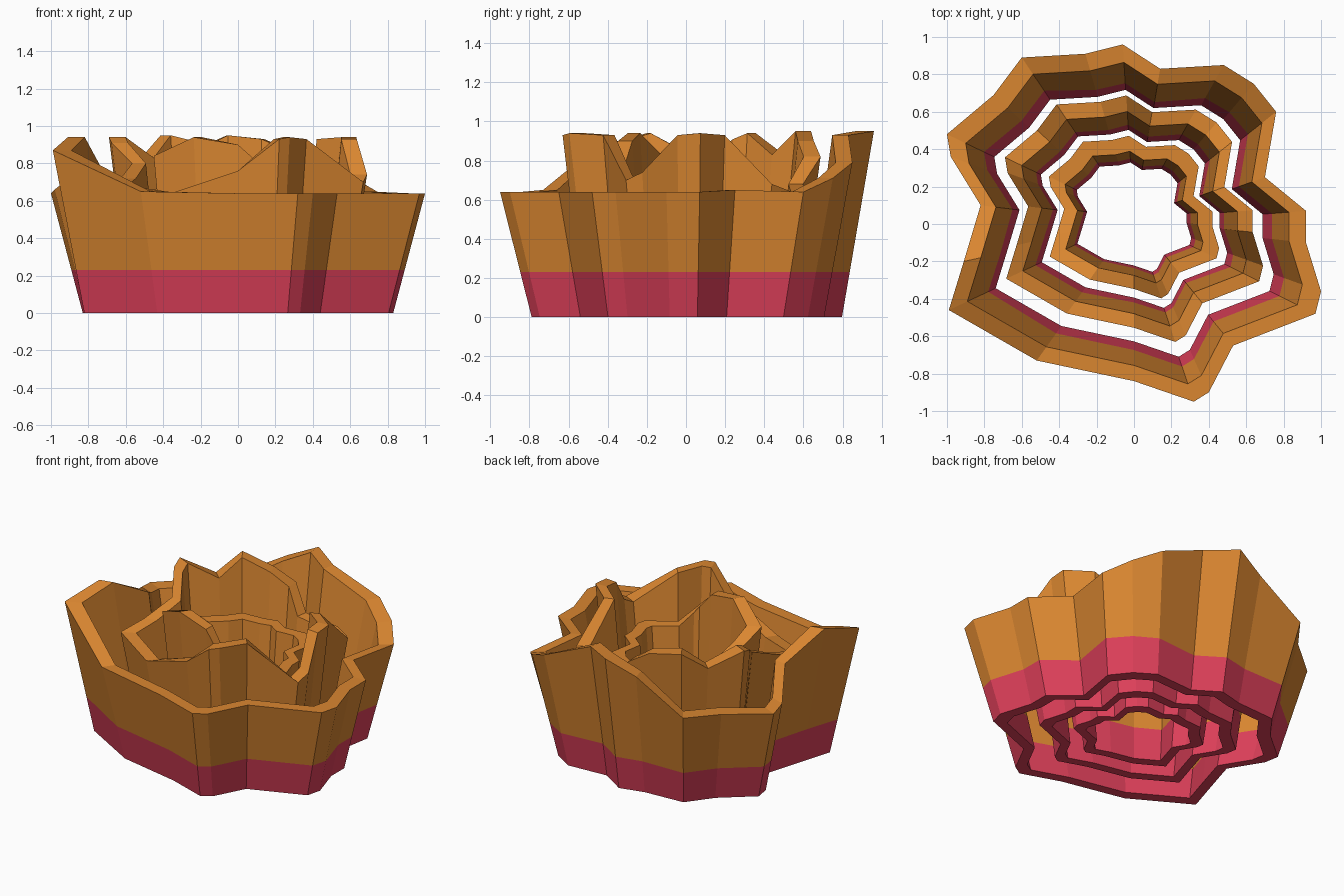
import bpy, bmesh

if "Cube" in bpy.data.objects:
    bpy.data.objects.remove(bpy.data.objects["Cube"])

def material(name, color):
    m = bpy.data.materials.new(name)
    m.diffuse_color = (*color, 1)
    m.use_nodes = True
    m.node_tree.nodes["Principled BSDF"].inputs["Base Color"].default_value = m.diffuse_color
    return m

orange = material("warm_orange", (0.70, 0.24, 0.03))
pink = material("deep_pink", (0.72, 0.05, 0.10))

# Shared wavy outline of the petal walls, seen from above
OUTLINE = [(-1.0, .48), (-.98, .36), (-.82, .10), (-.91, -.2), (-.99, -.46),
           (-.52, -.73), (0, -.84), (.32, -.95), (.40, -.90), (.53, -.65),
           (.97, -.48), (1.0, -.36), (.92, -.10), (.92, .07), (.70, .25),
           (.76, .60), (.64, .75), (.48, .85), (.14, .83), (-.06, .96),
           (-.26, .91), (-.60, .89), (-.75, .69)]
# Rim height at each outline point, for each wall
OUTER_RIM = [.64, .66, .79, .94, .87, .65, .64, .64, .64, .64, .64, .64,
             .64, .64, .65, .64, .71, .79, .93, .95, .86, .66, .65]
MIDDLE_RIM = [.94, .91, .80, .72, .68, .64, .76, .93, .94, .93, .70, .74,
              .93, .94, .93, .68, .64, .64, .68, .82, .90, .95, .83]
INNER_RIM = [.64, .66, .70, .76, .84, .94, .90, .77, .73, .66, .64, .64,
             .64, .64, .64, .64, .64, .64, .64, .64, .64, .64, .64]
SPLIT = 0.23    # height of the colour change
TAPER = 0.83    # foot size relative to rim

def petal_wall(name, scale, shift_y, thick, heights):
    bm = bmesh.new()

    def loop(size, t_of):
        out = []
        for (x, y), h in zip(OUTLINE, heights):
            t = t_of(h)
            k = size * (TAPER + (1 - TAPER) * t)
            out.append(bm.verts.new((x * k, y * k + shift_y, h * t)))
        return out

    inner = scale * thick
    foot, split, rim = (lambda h: 0), (lambda h: SPLIT / h), (lambda h: 1)
    # Loops run around the wall section: outside up, then inside down
    loops = [loop(scale, foot), loop(scale, split), loop(scale, rim),
             loop(inner, rim), loop(inner, split), loop(inner, foot)]
    mats = [1, 0, 0, 0, 1, 1]
    n = len(OUTLINE)
    for j in range(6):
        a, b = loops[j], loops[(j + 1) % 6]
        for i in range(n):
            k = (i + 1) % n
            f = bm.faces.new((a[i], a[k], b[k], b[i]))
            f.material_index = mats[j]
    bmesh.ops.recalc_face_normals(bm, faces=bm.faces[:])
    me = bpy.data.meshes.new(name)
    bm.to_mesh(me)
    bm.free()
    me.materials.append(orange)
    me.materials.append(pink)
    bpy.context.collection.objects.link(bpy.data.objects.new(name, me))

# Three nested petal walls
petal_wall("outer_petal_wall", 1.0, 0.0, 0.90, OUTER_RIM)
petal_wall("middle_petal_wall", 0.69, 0.025, 0.87, MIDDLE_RIM)
petal_wall("inner_petal_wall", 0.455, 0.035, 0.81, INNER_RIM)
